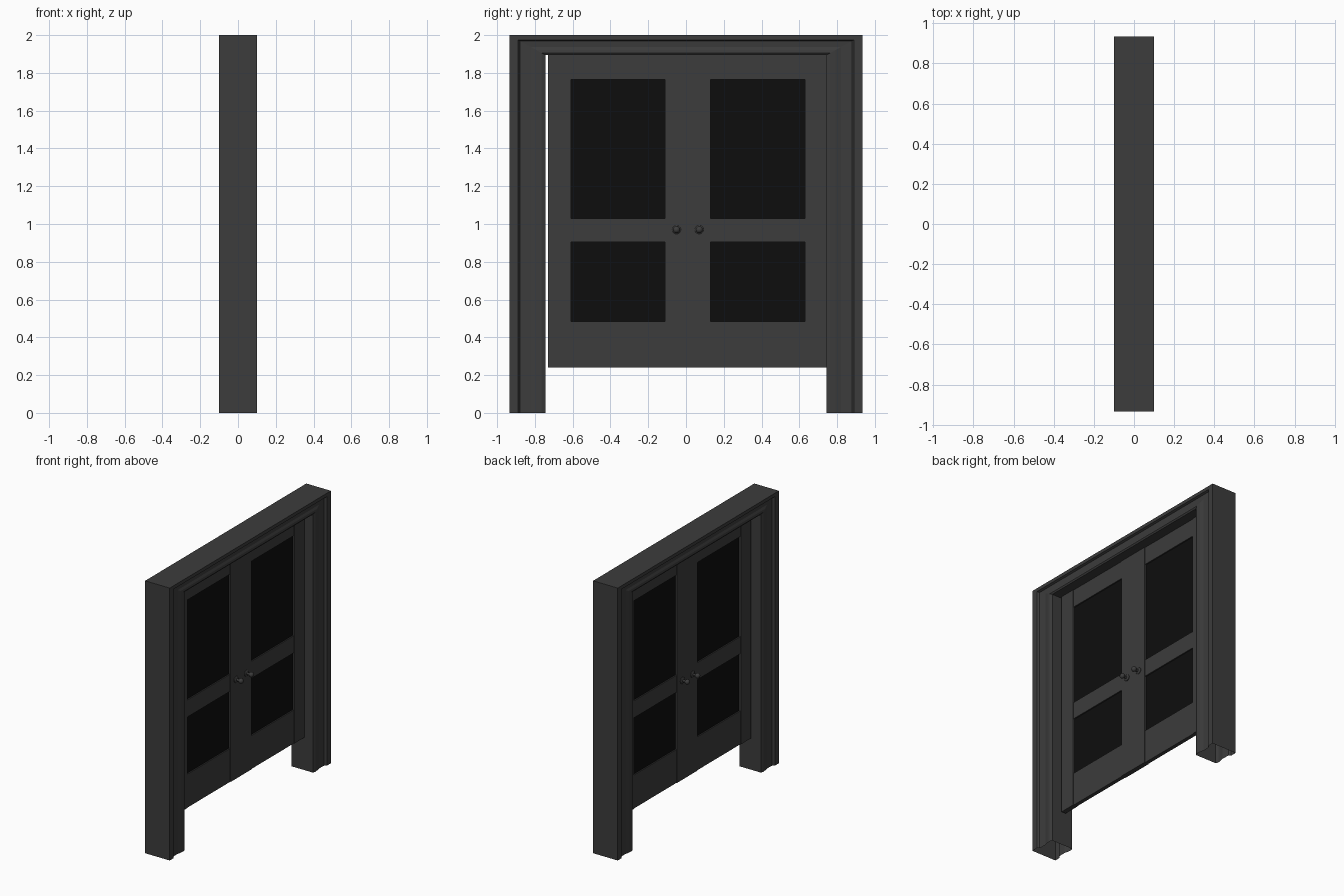
import bpy, bmesh, math
from mathutils import Matrix

if "Cube" in bpy.data.objects:
    bpy.data.objects.remove(bpy.data.objects["Cube"])


def material(name, rgba):
    m = bpy.data.materials.new(name)
    m.diffuse_color = rgba
    m.use_nodes = True
    m.node_tree.nodes["Principled BSDF"].inputs["Base Color"].default_value = m.diffuse_color
    return m


DARK = material("dark_paint", (0.045, 0.045, 0.045, 1))
GLASS = material("black_glass", (0.004, 0.004, 0.004, 0.95))


def finish(name, bm, mat):
    bmesh.ops.recalc_face_normals(bm, faces=bm.faces)
    me = bpy.data.meshes.new(name)
    bm.to_mesh(me)
    bm.free()
    ob = bpy.data.objects.new(name, me)
    me.materials.append(mat)
    bpy.context.collection.objects.link(ob)
    return ob


def box(name, hx, y0, y1, z0, z1, mat=DARK):
    bm = bmesh.new()
    bmesh.ops.create_cube(bm, size=1)
    for v in bm.verts:
        v.co = (v.co.x * 2 * hx, y0 + (v.co.y + 0.5) * (y1 - y0), z0 + (v.co.z + 0.5) * (z1 - z0))
    return finish(name, bm, mat)


# Door frame: moulded profile (inward fraction, depth) swept round with mitred corners, open feet
half = [(0, 0.1), (0.24, 0.1), (0.30, 0.085), (0.60, 0.083), (0.75, 0.09), (0.90, 0.093), (1, 0.086)]
profile = half + [(t, -x) for t, x in reversed(half)]
bm = bmesh.new()
rings = []
for side, top in ((-1, 0), (-1, 1), (1, 1), (1, 0)):
    rings.append([bm.verts.new((x, side * (0.935 - 0.19 * t), top * (2 - 0.105 * t)))
                  for t, x in profile])
n = len(profile)
for a, b in zip(rings, rings[1:]):
    for i in range(n):
        j = (i + 1) % n
        bm.faces.new((a[i], a[j], b[j], b[i]))
finish("door_frame", bm, DARK)

# Upright stiles
Z0, Z1 = 0.24, 1.897
for name, y0, y1 in (("left_stile", -0.73, -0.61), ("centre_stile", -0.11, 0.13),
                     ("right_stile", 0.63, 0.745)):
    box(name, 0.018, y0, y1, Z0, Z1)

# Rails and glass panes of each leaf
for side, y0, y1 in (("left", -0.61, -0.11), ("right", 0.13, 0.63)):
    for part, z0, z1 in (("bottom_rail", Z0, 0.485), ("middle_rail", 0.905, 1.03),
                         ("top_rail", 1.765, Z1)):
        box(f"{side}_{part}", 0.014, y0, y1, z0, z1)
    for part, z0, z1 in (("lower_pane", 0.485, 0.905), ("upper_pane", 1.03, 1.765)):
        box(f"{side}_{part}", 0.005, y0, y1, z0, z1, GLASS)

# Door knobs: lathed rosette, neck and ball on both faces
ball = [(0.019 * math.sin(a), 0.06 - 0.017 * math.cos(a))
        for a in [math.radians(d) for d in (30, 55, 80, 105, 130, 155, 180)]]
knob = [(0.023, 0.017), (0.023, 0.022), (0.018, 0.026), (0.009, 0.028)] + ball
for y, label in ((-0.05, "left"), (0.07, "right")):
    for s, face in ((1, "front"), (-1, "rear")):
        bm = bmesh.new()
        vs = [bm.verts.new((s * x, r, 0)) for r, x in knob]
        es = [bm.edges.new(p) for p in zip(vs, vs[1:])]
        bmesh.ops.spin(bm, geom=vs + es, cent=(0, 0, 0), axis=(1, 0, 0),
                       angle=math.tau, steps=20)
        bmesh.ops.remove_doubles(bm, verts=bm.verts, dist=1e-5)
        bmesh.ops.transform(bm, matrix=Matrix.Translation((0, y, 0.97)), verts=bm.verts)
        ob = finish(f"{label}_{face}_knob", bm, DARK)
        bpy.ops.object.select_all(action='DESELECT')
        ob.select_set(True)
        bpy.context.view_layer.objects.active = ob
        bpy.ops.object.shade_smooth_by_angle(angle=math.radians(35))
